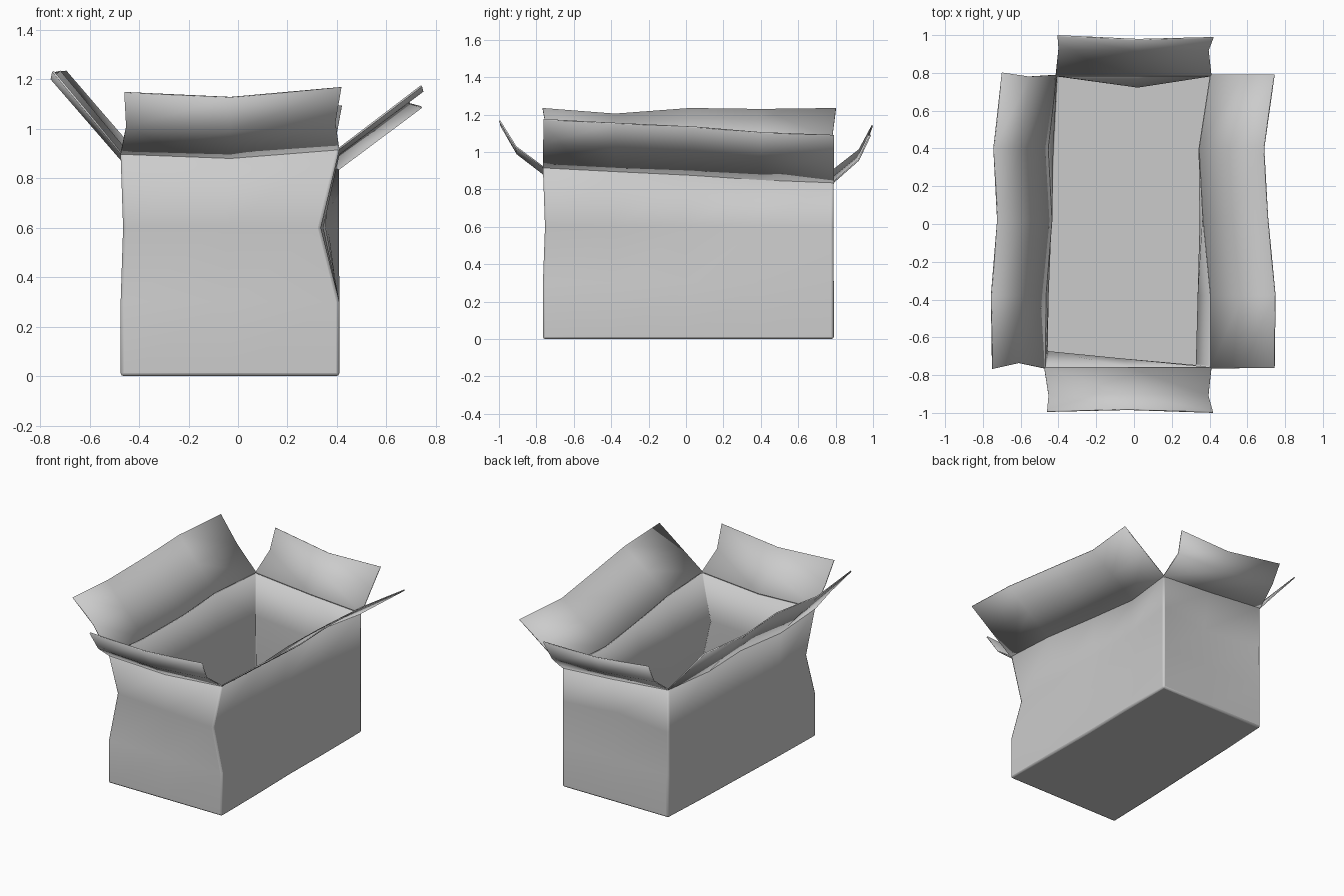
import bpy
import bmesh
from mathutils import Vector

if "Cube" in bpy.data.objects:
    bpy.data.objects.remove(bpy.data.objects["Cube"])

THICK = 0.008

# Outline corners, counter-clockwise from front-left; sides are split for the dents
BASE = [(-.475, -.765), (-.03, -.765), (.41, -.765), (.41, -.38), (.405, 0), (.41, .4),
        (.41, .79), (.02, .79), (-.415, .79), (-.435, .4), (-.45, 0), (-.465, -.38)]
MIDDLE = [(-.465, -.68), (-.06, -.72), (.335, -.755), (.345, -.38), (.355, 0), (.365, .4),
          (.41, .79), (.02, .73), (-.415, .79), (-.435, .4), (-.445, 0), (-.46, -.38)]
RIM = [(-.475, -.765, .897), (-.03, -.765, .88), (.41, -.765, .915), (.41, -.38, .895),
       (.37, .03, .875), (.35, .4, .85), (.41, .79, .835), (.02, .79, .86),
       (-.415, .79, .9), (-.46, .4, .895), (-.44, .02, .89), (-.472, -.38, .87)]


def sheet(name, rows, closed=False, bevel=0):
    """Skin rows of points into a thin cardboard sheet."""
    bm = bmesh.new()
    grid = [[bm.verts.new(p) for p in row] for row in rows]
    n = len(rows[0])
    for low, high in zip(grid, grid[1:]):
        for i in range(n if closed else n - 1):
            k = (i + 1) % n
            bm.faces.new((low[i], low[k], high[k], high[i]))
    if closed:
        bm.faces.new(grid[0][::-1])
    mesh = bpy.data.meshes.new(name)
    bm.to_mesh(mesh)
    bm.free()
    obj = bpy.data.objects.new(name, mesh)
    bpy.context.collection.objects.link(obj)
    if bevel:
        mod = obj.modifiers.new("soft_folds", 'BEVEL')
        mod.width = bevel
        mod.segments = 2
        mod.limit_method = 'ANGLE'
        mod.angle_limit = 0.9
    mod = obj.modifiers.new("card_thickness", 'SOLIDIFY')
    mod.thickness = THICK
    mod.offset = -1
    bpy.ops.object.select_all(action='DESELECT')
    obj.select_set(True)
    bpy.context.view_layer.objects.active = obj
    bpy.ops.object.shade_smooth_by_angle(angle=0.6)
    return obj


def flap(name, start, tips, bulge=(0, 0, 0), inset=(0, 0)):
    """Flap from the rim to its tips, with a bent middle row and pinched ends."""
    hinge = [Vector(RIM[(start + i) % 12]) for i in range(len(tips))]
    tips = [Vector(t) for t in tips]
    mid = [(h + t) / 2 + Vector(bulge) for h, t in zip(hinge, tips)]
    along = (mid[-1] - mid[0]).normalized()
    mid[0] += along * inset[0]
    mid[-1] -= along * inset[1]
    sheet(name, [hinge, mid, tips])


# Box body with dented walls and floor
sheet("box_body", [
    [(x, y, 0) for x, y in BASE],
    [(x, y, .3) for x, y in BASE],
    [(x, y, .6) for x, y in MIDDLE],
    RIM,
], closed=True, bevel=.012)

# Four open flaps
flap("front_flap", 0, [(-.46, -.995, 1.145), (-.03, -.985, 1.125), (.418, -1, 1.165)],
     (0, -.03, -.015), (.015, .02))
flap("right_flap", 2, [(.745, -.762, 1.17), (.75, -.38, 1.15), (.71, .04, 1.13),
                       (.69, .4, 1.1), (.745, .79, 1.085)])
flap("back_flap", 6, [(.42, .99, 1.09), (.02, .98, 1.085), (-.405, 1, 1.14)],
     (0, .035, -.01), (.02, .01))
flap("left_flap", 8, [(-.70, .802, 1.23), (-.745, .4, 1.225), (-.725, .02, 1.23),
                      (-.758, -.38, 1.2), (-.752, -.767, 1.23)],
     inset=(.015, .03))
